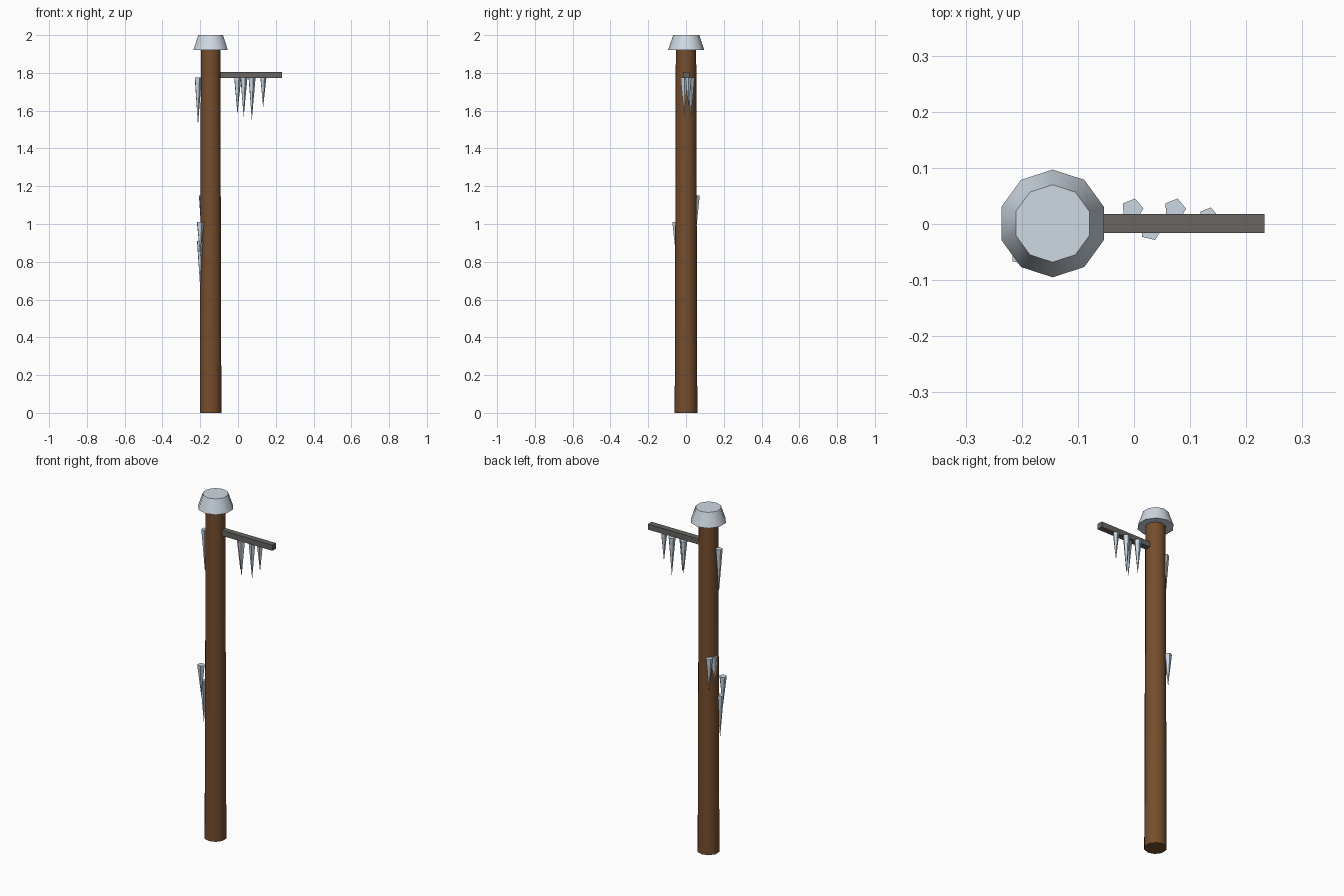
import bpy
import math

cube = bpy.data.objects.get("Cube")
if cube:
    bpy.data.objects.remove(cube, do_unlink=True)


def material(name, rgb):
    mat = bpy.data.materials.new(name)
    mat.use_nodes = True
    mat.diffuse_color = (*rgb, 1)
    mat.node_tree.nodes["Principled BSDF"].inputs["Base Color"].default_value = (*rgb, 1)
    return mat


wood = material("brown wood", (0.18, 0.075, 0.027))
grey = material("weathered grey", (0.14, 0.13, 0.12))
snow = material("snow", (0.62, 0.69, 0.76))
ice = material("ice", (0.59, 0.68, 0.77))

POLE_X = -0.145


def tapered(name, sides, x, y, z_low, z_high, r_low, r_high, turn, mat, smooth):
    """Upright prism with different end radii; turn is the angle of a corner."""
    bpy.ops.mesh.primitive_cone_add(
        vertices=sides, radius1=r_low, radius2=r_high, depth=z_high - z_low,
        location=(x, y, (z_low + z_high) / 2),
        rotation=(0, 0, math.radians(turn - 90)))
    obj = bpy.context.object
    obj.name = name
    obj.data.materials.append(mat)
    if smooth:
        bpy.ops.object.shade_smooth_by_angle(angle=math.radians(40))
    return obj


# Post and its snow cap
tapered("post", 10, POLE_X, 0, 0, 1.93, 0.06, 0.054, 90, wood, True)
tapered("snow_cap", 10, POLE_X, 0.001, 1.92, 2.0, 0.096, 0.069, 90, snow, True)

# Cross arm
bpy.ops.mesh.primitive_cube_add(size=1, location=(0.059, 0.001, 1.79))
arm = bpy.context.object
arm.name = "cross_arm"
arm.scale = (0.348, 0.034, 0.032)
arm.data.materials.append(grey)

# Icicles: x, y, top, tip, radius
arm_icicles = [
    (-0.003, 0.026, 1.775, 1.58, 0.02),
    (0.030, -0.010, 1.775, 1.565, 0.02),
    (0.073, 0.026, 1.775, 1.55, 0.02),
    (0.133, 0.013, 1.775, 1.615, 0.017),
]
post_icicles = [
    (-0.212, 0.0, 1.775, 1.52, 0.02),
    (-0.200, -0.053, 1.01, 0.83, 0.021),
    (-0.200, -0.028, 0.91, 0.66, 0.02),
    (-0.186, 0.053, 1.15, 0.96, 0.02),
    (-0.190, 0.016, 1.15, 0.90, 0.02),
]
for group, icicles in (("arm", arm_icicles), ("post", post_icicles)):
    for i, (x, y, top, tip, radius) in enumerate(icicles, 1):
        tapered(f"{group}_icicle_{i}", 5, x, y, tip, top, 0, radius, 4, ice, False)
